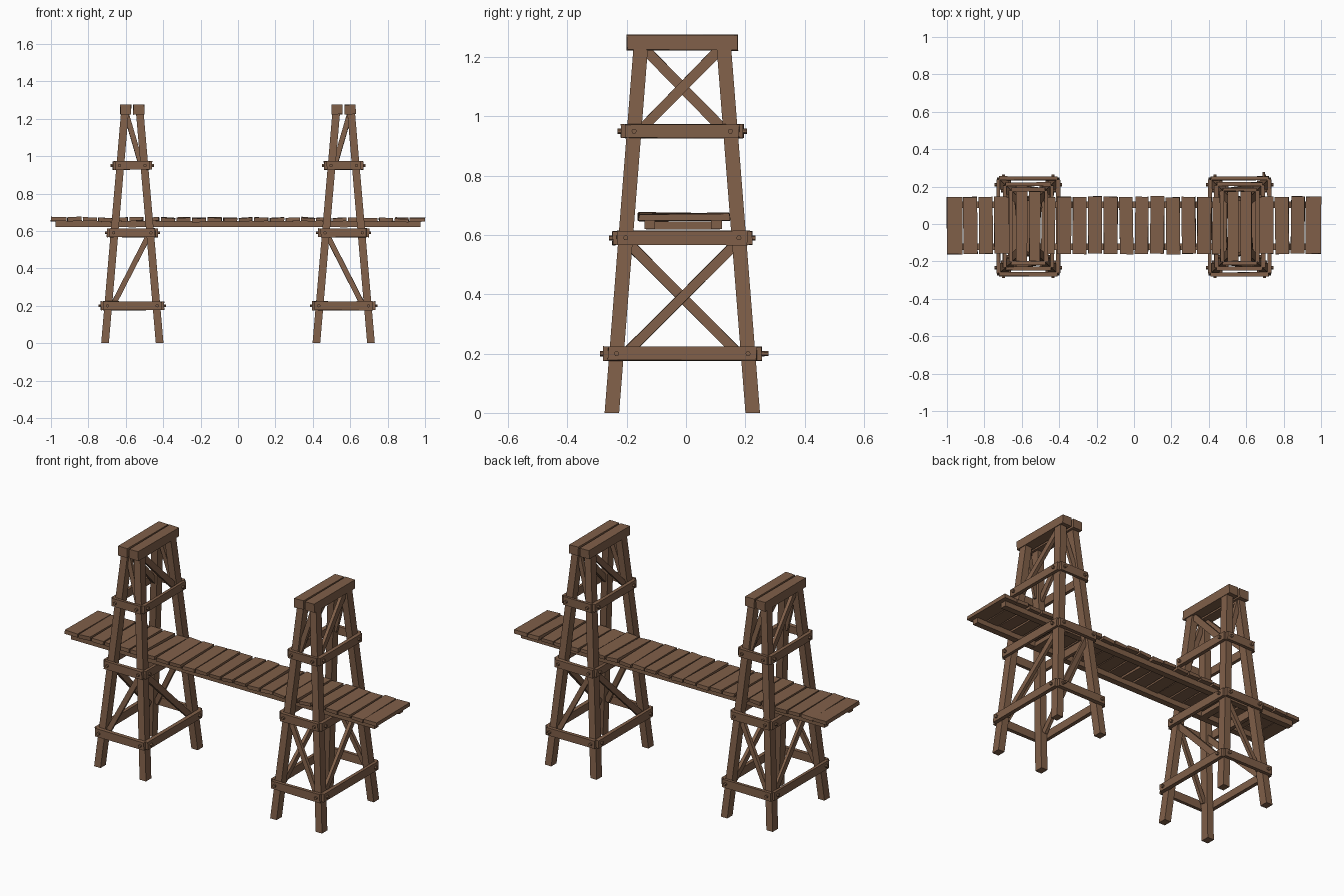
import bpy, bmesh, math, random
from mathutils import Vector, Matrix

if "Cube" in bpy.data.objects:
    bpy.data.objects.remove(bpy.data.objects["Cube"])

random.seed(4)
CY = -0.0125          # centre line of the bridge in y
TX = 0.565            # tower distance from the middle

wood = bpy.data.materials.new("weathered brown wood")
wood.diffuse_color = (0.215, 0.115, 0.066, 1)
wood.use_nodes = True
wood.node_tree.nodes["Principled BSDF"].inputs["Base Color"].default_value = wood.diffuse_color


def finish(bm, name):
    bmesh.ops.recalc_face_normals(bm, faces=bm.faces)
    me = bpy.data.meshes.new(name)
    bm.to_mesh(me)
    bm.free()
    me.materials.append(wood)
    ob = bpy.data.objects.new(name, me)
    bpy.context.collection.objects.link(ob)
    return ob


def box(bm, c, s, rot=None, jit=0.0):
    m = Matrix.Translation(c) @ (rot or Matrix()) @ Matrix.Diagonal((*s, 1))
    vs = bmesh.ops.create_cube(bm, size=1, matrix=m)["verts"]
    for v in vs:
        v.co += Vector([random.uniform(-jit, jit) for _ in range(3)])
    return vs


def beam(bm, a, b, width, thick, normal):
    """Straight board from a to b, thin along the given normal."""
    a, b, n = Vector(a), Vector(b), Vector(normal)
    z = (b - a).normalized()
    x = n.cross(z).normalized()
    y = z.cross(x)
    rot = Matrix((x, y, z)).transposed().to_4x4()
    box(bm, (a + b) / 2, (width, thick, (b - a).length), rot, 0.0015)


def bolt(bm, c, axis, length=0.016, r=0.009):
    rot = Vector((0, 0, 1)).rotation_difference(Vector(axis)).to_matrix().to_4x4()
    bmesh.ops.create_cone(bm, cap_ends=True, segments=6, radius1=r, radius2=r,
                          depth=length, matrix=Matrix.Translation(c) @ rot)


# Leg centre offsets at height z
def lx(z): return 0.146 - 0.086 * z
def ly(z): return 0.2375 - 0.079 * z


HX, HY, RT, RH = 0.0205, 0.0245, 0.02, 0.046   # leg half sizes, rail size


def build_tower(side, turn):
    place = Matrix.Translation((side * TX, CY, 0)) @ Matrix.Rotation(turn, 4, 'Z')
    parts = {}

    # four leaning legs
    bm = bmesh.new()
    for sx in (-1, 1):
        for sy in (-1, 1):
            for v in box(bm, (0, 0, 0.615), (2 * HX, 2 * HY, 1.23)):
                z = v.co.z
                v.co.x += sx * lx(z)
                v.co.y += sy * ly(z)
    parts["legs"] = bm

    # three bands of rails with bolts
    bm, bb = bmesh.new(), bmesh.new()
    for z in (0.2, 0.59, 0.95):
        ox, oy = lx(z) + HX, ly(z) + HY
        for s in (-1, 1):
            box(bm, (0, s * (oy + RT / 2), z), (2 * ox + 0.012, RT, RH), jit=0.002)
            box(bm, (s * (ox + RT / 2), 0, z), (RT, 2 * oy + 0.008, RH), jit=0.002)
            for t in (-1, 1):
                bolt(bb, (t * (lx(z) + 0.004), s * (oy + RT + 0.003), z), (0, 1, 0))
                bolt(bb, (s * (ox + RT + 0.003), t * ly(z), z), (1, 0, 0))
    if side > 0:  # one bolt sticks out further
        bolt(bb, (lx(0.2), ly(0.2) + HY + 0.03, 0.2), (0, 1, 0), 0.03, 0.008)
    parts["rails"], parts["bolts"] = bm, bb

    # one diagonal brace per face, below the deck and under the cap
    bm = bmesh.new()
    for s in (-1, 1):
        for (p, z0), (q, z1) in (((0.105, 0.2), (-0.09, 0.58)),
                                 ((-0.045, 0.96), (0.035, 1.235))):
            beam(bm, (p, s * ly(z0), z0), (q, s * ly(z1), z1), 0.027, 0.018, (0, 1, 0))
        for (p, z0), (q, z1) in (((-0.19, 0.2), (0.18, 0.57)),
                                 ((-0.145, 0.95), (0.13, 1.23))):
            beam(bm, (s * lx(z0), p, z0), (s * lx(z1), q, z1), 0.033, 0.018, (1, 0, 0))
    parts["braces"] = bm

    # twin cap beams
    bm = bmesh.new()
    for s in (-1, 1):
        box(bm, (s * 0.0355, 0, 1.249), (0.059, 0.374, 0.052), jit=0.002)
    parts["cap_beams"] = bm

    label = "right" if side > 0 else "left"
    for n, b in parts.items():
        b.transform(place)
        finish(b, f"{label}_tower_{n}")


build_tower(1, 0)
build_tower(-1, math.pi)

# deck planks, slightly uneven
bm = bmesh.new()
N = 24
pitch = 2 / N
for i in range(N):
    x = -1 + pitch * (i + 0.5)
    edge = i in (0, N - 1)
    rot = Matrix.Rotation(0 if edge else random.uniform(-0.015, 0.015), 4, 'Z') \
        @ Matrix.Rotation(random.uniform(-0.06, 0.06), 4, 'Y') \
        @ Matrix.Rotation(random.uniform(-0.015, 0.015), 4, 'X')
    w = pitch - (0.0 if edge else random.uniform(0.006, 0.012))
    box(bm, (x, -0.007 + random.uniform(-0.003, 0.003), 0.661 + random.uniform(-0.003, 0.003)),
        (w, 0.305, 0.02), rot, 0.002)
finish(bm, "deck_planks")

# long stringers under the planks
bm = bmesh.new()
for y in (-0.122, 0.103):
    box(bm, (0, y, 0.636), (1.95, 0.036, 0.032))
finish(bm, "deck_stringers")

# cross bearers resting on the towers
bm = bmesh.new()
for x in (-TX, TX):
    box(bm, (x, -0.01, 0.632), (0.04, 0.25, 0.026))
finish(bm, "deck_bearers")
